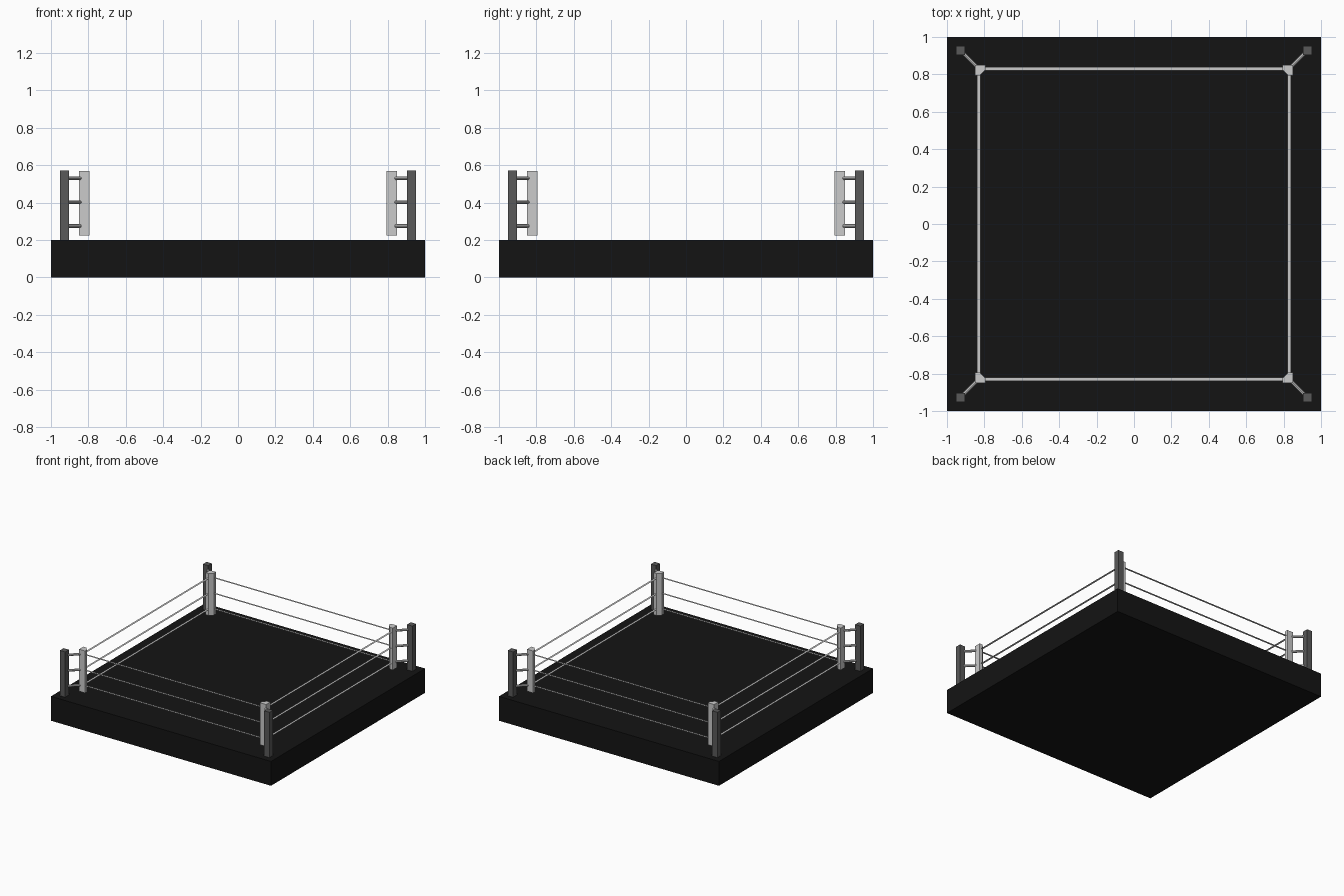
import bpy, bmesh
from mathutils import Vector

if "Cube" in bpy.data.objects:
    bpy.data.objects.remove(bpy.data.objects["Cube"])

def material(name, v):
    m = bpy.data.materials.new(name)
    m.diffuse_color = (v, v, v, 1)
    m.use_nodes = True
    m.node_tree.nodes["Principled BSDF"].inputs["Base Color"].default_value = m.diffuse_color
    return m

black = material("black", 0.007)
dark = material("dark_grey", 0.1)
ROPE_Z = (0.275, 0.402, 0.53)

def finish(name, bm, mat=None, mirror=(False, False)):
    bmesh.ops.recalc_face_normals(bm, faces=bm.faces)
    me = bpy.data.meshes.new(name)
    bm.to_mesh(me)
    bm.free()
    ob = bpy.data.objects.new(name, me)
    bpy.context.collection.objects.link(ob)
    if mat:
        me.materials.append(mat)
    if any(mirror):
        mod = ob.modifiers.new("mirror", 'MIRROR')
        mod.use_axis = (mirror[0], mirror[1], False)
        mod.use_mirror_merge = False
    return ob

def prism(name, outline, z0, z1, mat=None, mirror=(False, False)):
    bm = bmesh.new()
    face = bm.faces.new([bm.verts.new((x, y, z0)) for x, y in outline])
    ext = bmesh.ops.extrude_face_region(bm, geom=[face], use_keep_orig=True)
    top = [v for v in ext["geom"] if isinstance(v, bmesh.types.BMVert)]
    bmesh.ops.translate(bm, verts=top, vec=(0, 0, z1 - z0))
    return finish(name, bm, mat, mirror)

def rect(cx, cy, hx, hy):
    return [(cx - hx, cy - hy), (cx + hx, cy - hy), (cx + hx, cy + hy), (cx - hx, cy + hy)]

# raised platform
prism("platform", rect(0, 0, 1, 1), 0, 0.2, black)

# corner posts, and pads with the inner corner cut off
prism("corner_post", rect(0.928, 0.928, 0.024, 0.024), 0.2, 0.572, dark, (True, True))
prism("corner_pad", [(0.85, 0.85), (0.795, 0.85), (0.795, 0.823), (0.823, 0.795), (0.85, 0.795)],
      0.225, 0.57, None, (True, True))

# diagonal bars joining the pads to the posts
bm = bmesh.new()
for z in ROPE_Z:
    a, b = Vector((0.834, 0.834, z)), Vector((0.928, 0.928, z))
    bar = bmesh.ops.create_cone(bm, cap_ends=True, segments=8, radius1=0.01, radius2=0.01,
                                depth=(b - a).length)["verts"]
    rot = (b - a).to_track_quat('Z', 'Y').to_matrix()
    bmesh.ops.rotate(bm, verts=bar, cent=(0, 0, 0), matrix=rot)
    bmesh.ops.translate(bm, verts=bar, vec=(a + b) / 2)
finish("pad_connector", bm, None, (True, True))

# flat ribbon ropes, three per side
for name, outline, mirror in (
        ("front_back_rope", rect(0, 0.83, 0.82, 0.009), (False, True)),
        ("side_rope", rect(0.83, 0, 0.009, 0.82), (True, False))):
    bm = bmesh.new()
    for z in ROPE_Z:
        bm.faces.new([bm.verts.new((x, y, z)) for x, y in outline])
    finish(name, bm, None, mirror)
